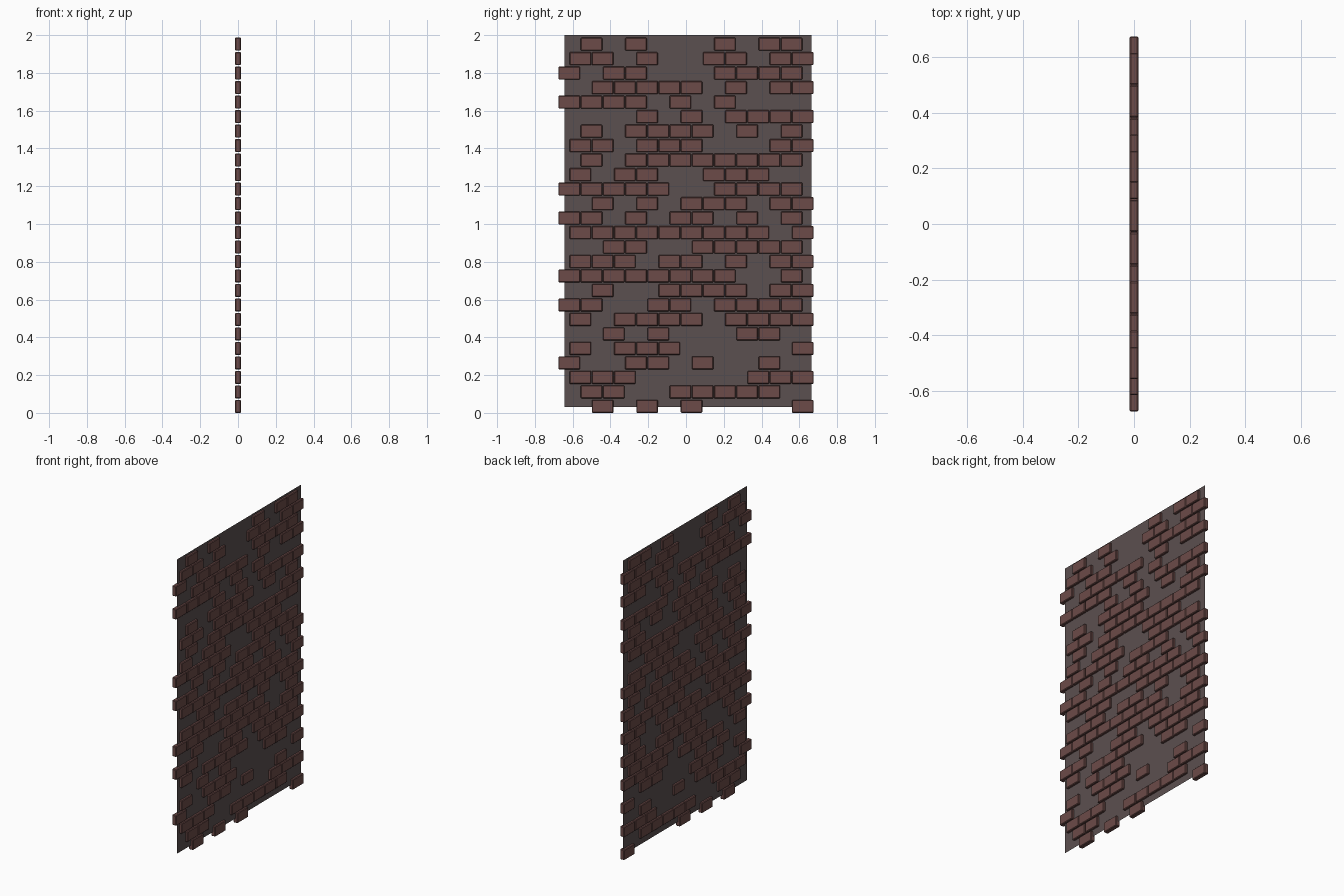
import bpy, bmesh
from mathutils import Matrix

if "Cube" in bpy.data.objects:
    bpy.data.objects.remove(bpy.data.objects["Cube"])

# Brick layout, bottom course first; '#' = brick, '.' = bare mortar
COURSES = [
    ".#.#.#....#", ".##..#####.", "###.....###", "#..##.#..#.", "#.###.....#",
    "..#.#...##.", "#.####.####", "##..##.####", ".#..####.##", "########..#",
    "###.##.#.##", "..##..#####", "#########.#", "##.#.##.#.#", ".#.#.###.##",
    "#####..####", "#.##..###..", ".#.########", "##.###...##", ".#.####.#.#",
    "...#.#.####", "####.#.#...", ".#####.#.##", "#.##...####", "##.#..##.##",
    ".#.#...#.##",
]
DEPTH, WIDTH, HEIGHT = 0.031, 0.1145, 0.069
PITCH_Y, PITCH_Z = 0.1177, 0.0767
EDGE_Y = 0.618


def material(name, rgb):
    mat = bpy.data.materials.new(name)
    mat.diffuse_color = (*rgb, 1)
    mat.use_nodes = True
    mat.node_tree.nodes["Principled BSDF"].inputs["Base Color"].default_value = mat.diffuse_color
    return mat


def make_object(name, bm, mat):
    mesh = bpy.data.meshes.new(name)
    bm.to_mesh(mesh)
    bm.free()
    mesh.materials.append(mat)
    obj = bpy.data.objects.new(name, mesh)
    bpy.context.collection.objects.link(obj)
    return obj


# Mortar sheet: a single flat face running through the middle of the bricks
bm = bmesh.new()
corners = [(-0.644, 0.03), (0.664, 0.03), (0.664, 2.0), (-0.644, 2.0)]
bm.faces.new([bm.verts.new((0, y, z)) for y, z in corners])
make_object("mortar_sheet", bm, material("mortar", (0.105, 0.08, 0.08)))

# Bricks: alternate courses shift by half a brick
bm = bmesh.new()
for row, course in enumerate(COURSES):
    start = -EDGE_Y + (PITCH_Y / 2 if row % 2 == 0 else 0)
    for col, cell in enumerate(course):
        if cell == "#":
            place = Matrix.Translation((0, start + col * PITCH_Y, HEIGHT / 2 + row * PITCH_Z))
            size = Matrix.Diagonal((DEPTH, WIDTH, HEIGHT, 1))
            bmesh.ops.create_cube(bm, size=1, matrix=place @ size)
bricks = make_object("bricks", bm, material("brick", (0.15, 0.07, 0.065)))

# Small chamfer on every brick edge
bevel = bricks.modifiers.new("chamfer", "BEVEL")
bevel.width = 0.004
bevel.segments = 1
